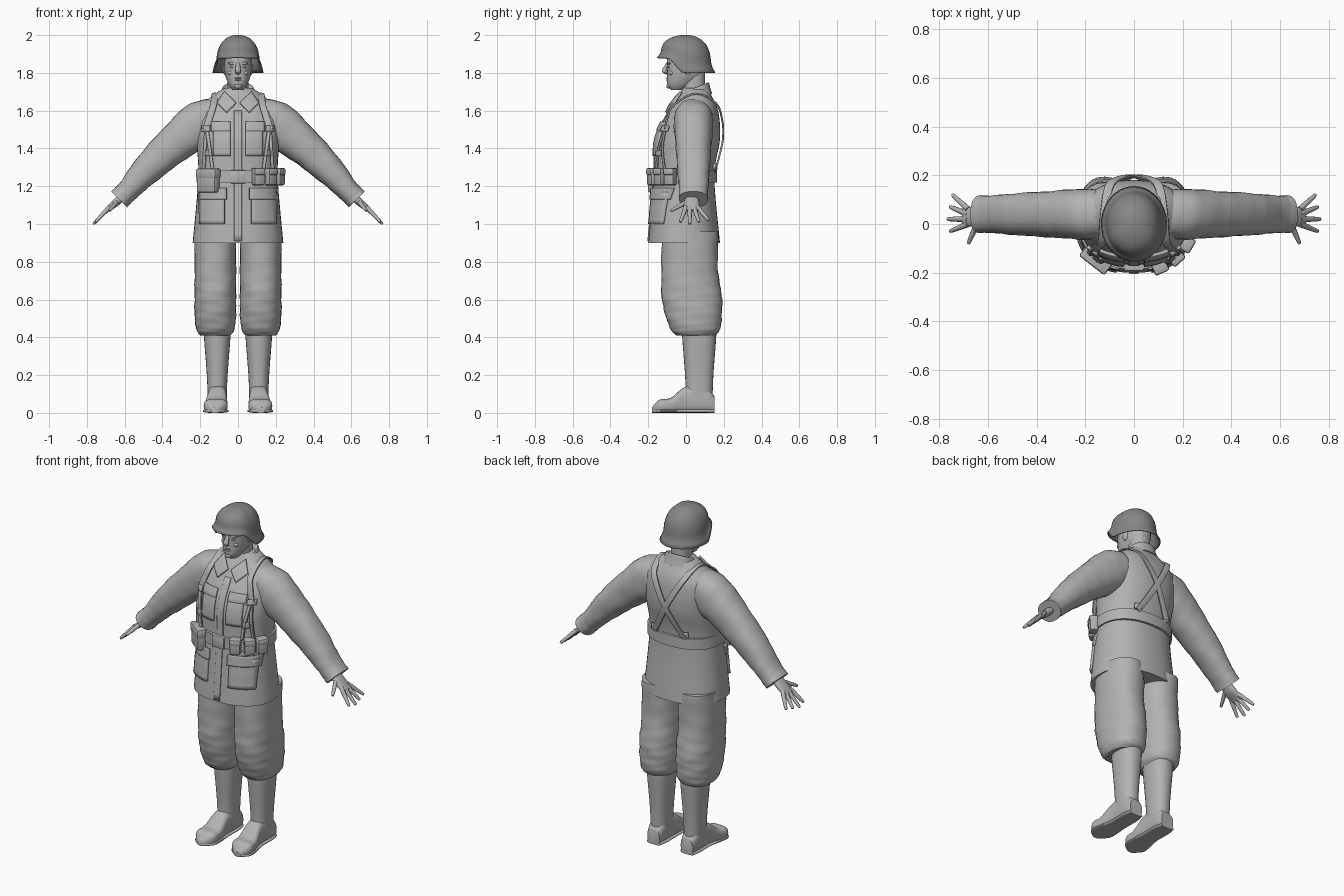
import bpy, bmesh
from math import sin, cos, tau, radians, copysign
from mathutils import Vector

if "Cube" in bpy.data.objects:
    bpy.data.objects.remove(bpy.data.objects["Cube"])


def material(name, value):
    colour = (value, value, value, 1)
    mat = bpy.data.materials.new(name)
    mat.use_nodes = True
    mat.diffuse_color = colour
    mat.node_tree.nodes["Principled BSDF"].inputs["Base Color"].default_value = colour
    return mat


GREY = material("plain grey", .45)
DARK = material("dark helmet grey", .24)
SIDEWAYS, DEPTH = Vector((1, 0, 0)), Vector((0, 1, 0))
FRONT, BACK = -1, 1
parts = []


def finish(name, bm, mirror=False, mat=GREY, thick=0):
    bmesh.ops.recalc_face_normals(bm, faces=bm.faces)
    mesh = bpy.data.meshes.new(name)
    bm.to_mesh(mesh)
    bm.free()
    mesh.materials.append(mat)
    part = bpy.data.objects.new(name, mesh)
    bpy.context.collection.objects.link(part)
    if thick:
        solid = part.modifiers.new("thickness", "SOLIDIFY")
        solid.thickness, solid.offset = thick, 0
    if mirror:
        part.modifiers.new("mirror", "MIRROR")
    parts.append(part)
    return part


def spline(rows, steps):
    # smooth curve through rows of numbers
    out = []
    for i in range(len(rows) - 1):
        before, start, end = rows[max(i - 1, 0)], rows[i], rows[i + 1]
        after = rows[min(i + 2, len(rows) - 1)]
        for k in range(steps):
            t = k / steps
            out.append([q + t / 2 * (r - p + t * (2*p - 5*q + 4*r - s + t * (3*(q - r) + s - p)))
                        for p, q, r, s in zip(before, start, end, after)])
    return out + [list(rows[-1])]


def bridge(name, rings, cap=True, **options):
    bm = bmesh.new()
    loops = [[bm.verts.new(co) for co in ring] for ring in rings]
    for low, high in zip(loops, loops[1:]):
        for i in range(len(low)):
            bm.faces.new((low[i - 1], low[i], high[i], high[i - 1]))
    if cap:
        bm.faces.new(loops[0])
    bm.faces.new(loops[-1])
    return finish(name, bm, **options)


def power(value, p):
    return copysign(abs(value) ** (2 / p), value)


def loft(name, rows, sides=28, p=2.3, steps=6, wrinkle=0, **options):
    # each row holds a centre and two half axes of a rounded section
    rings = []
    for j, row in enumerate(spline(rows, steps)):
        centre, u, v = Vector(row[:3]), Vector(row[3:6]), Vector(row[6:])
        ring = []
        for i in range(sides):
            a = tau * i / sides
            swell = 1 + wrinkle * (sin(3 * a + j) + sin(2 * a - 2 * j))
            ring.append(centre + swell * (u * power(cos(a), p) + v * power(sin(a), p)))
        rings.append(ring)
    return bridge(name, rings, **options)


def level(z, y, half_width, half_depth, x=0, tilt=0):
    return (x, y, z, half_width, 0, 0, 0, half_depth, tilt)


def tube(name, points, sizes, ref=DEPTH, **options):
    # limb along a path; sizes are half widths across and along ref
    points = [Vector(point) for point in points]
    rows = []
    for i, point in enumerate(points):
        along = (points[min(i + 1, len(points) - 1)] - points[max(i - 1, 0)]).normalized()
        v = (ref - along * ref.dot(along)).normalized()
        across, deep = sizes[min(i, len(sizes) - 1)]
        rows.append((*point, *(along.cross(v) * across), *(v * deep)))
    return loft(name, rows, **options)


def box(name, place, size, turn=0, bevel=.01):
    bm = bmesh.new()
    bmesh.ops.create_cube(bm, size=1)
    bmesh.ops.scale(bm, vec=size, verts=bm.verts)
    bmesh.ops.bevel(bm, geom=bm.edges[:], offset=bevel, segments=2, affect="EDGES", profile=.5)
    part = finish(name, bm)
    part.location, part.rotation_euler.z = place, turn


def blob(name, place, size, mirror=False):
    bm = bmesh.new()
    bmesh.ops.create_uvsphere(bm, u_segments=16, v_segments=10, radius=1)
    bmesh.ops.scale(bm, vec=size, verts=bm.verts)
    bmesh.ops.translate(bm, vec=place, verts=bm.verts)
    finish(name, bm, mirror)


# Jacket body
BODY = [level(.9, -.01, .24, .19), level(1.25, -.01, .21, .16), level(1.45, .01, .22, .17),
        level(1.6, .04, .21, .13), level(1.69, .05, .12, .08), level(1.72, .05, .07, .07)]
loft("jacket_body", BODY, sides=40)
SECTIONS = spline(BODY, 24)


def skin(x, z, off=.016, side=FRONT):
    # point just above the front or back of the jacket
    row = min(SECTIONS, key=lambda section: abs(section[2] - z))
    bulge = max(0, 1 - min(1, abs(x) / row[3]) ** 2.3) ** (1 / 2.3)
    return Vector((x, row[1] + side * (row[7] * bulge + off), z))


def patch(name, corners, off=.005, thick=.012, side=FRONT, mirror=True, cuts=8):
    # plate that follows the jacket between four (x, z) corners
    bm = bmesh.new()
    a, b, c, d = [Vector(corner) for corner in corners]
    grid = [[bm.verts.new(skin(*a.lerp(b, i / cuts).lerp(d.lerp(c, i / cuts), j / cuts), off, side))
             for i in range(cuts + 1)] for j in range(cuts + 1)]
    for low, high in zip(grid, grid[1:]):
        for i in range(cuts):
            bm.faces.new((low[i], low[i + 1], high[i + 1], high[i]))
    finish(name, bm, mirror, thick=thick)


def rect(left, right, bottom, top):
    return [(left, bottom), (right, bottom), (right, top), (left, top)]


patch("button_placket", rect(-.02, .02, .91, 1.6), off=.001, thick=.008, mirror=False, cuts=20)
patch("breast_pocket", rect(.04, .13, 1.36, 1.5))
patch("breast_pocket_flap", rect(.04, .14, 1.49, 1.54), off=.007)
patch("hip_pocket", rect(.07, .2, 1, 1.17), thick=.02)
patch("hip_pocket_flap", rect(.06, .21, 1.13, 1.19), off=.012)

# Collar
loft("collar_band", [level(z, .045, r, r * .93, tilt=.03)
                     for z, r in ((1.66, .1), (1.69, .09), (1.72, .08), (1.7, .06))])
patch("collar_flap", [(.01, 1.64), (.06, 1.59), (.11, 1.64), (.07, 1.7)], off=.014)

# Sleeves
SLEEVE = [(.1, 1.57, .1), (.2, 1.53, .12), (.34, 1.42, .1), (.48, 1.29, .08), (.58, 1.18, .06), (.63, 1.13, .06)]
tube("sleeve", [(x, .04, z) for x, z, half in SLEEVE],
     [(half, .05 + .45 * half) for x, z, half in SLEEVE], wrinkle=.012, mirror=True)

# Hands
tube("palm", [(.6, .03, 1.16), (.65, .03, 1.11), (.7, .03, 1.07)],
     [(.02, .03), (.02, .04), (.01, .04)], mirror=True)


def finger(name, base, tip):
    base, tip = Vector(base), Vector(tip)
    radii = (.013, .011, .008, .003)
    tube(name, [base.lerp(tip, share) for share in (0, .5, .95, 1)], [(r, r) for r in radii],
         ref=SIDEWAYS, sides=10, p=2, mirror=True)


for i, name in enumerate(("index", "middle", "ring", "little")):
    short = .01 * abs(i - 1)
    finger(name + "_finger", (.68, .02 * i, 1.09), (.765 - short, .05 * i - .03, 1 + short))
finger("thumb", (.64, .01, 1.12), (.68, -.08, 1.07))

# Trousers
loft("trouser_leg", [level(z, y, width, depth, x=.12) for z, y, width, depth in (
    (.41, .05, .08, .1), (.44, .05, .1, .13), (.52, .04, .11, .15),
    (.62, .03, .11, .16), (.75, .02, .11, .15), (.96, .02, .11, .15))], wrinkle=.01, mirror=True)

# Boots
loft("boot_shaft", [level(z, .07, width, width + .02, x=.11) for z, width in (
    (.06, .05), (.2, .055), (.4, .07), (.46, .07))], mirror=True)
FOOT = [(.15, .09, .04), (.1, .14, .05), (0, .14, .05), (-.08, .08, .06), (-.14, .07, .06), (-.18, .03, .02)]


def shoe(name, tallest, grow):
    rows = []
    for y, height, width in FOOT:
        half = min(height, tallest) / 2
        rows.append((.11 + max(0, -y) / 15, y, half, width * grow, 0, 0, 0, 0, half))
    loft(name, rows, p=3, mirror=True)


shoe("boot_foot", tallest=1, grow=1)
shoe("boot_sole", tallest=.02, grow=1.07)

# Head and face
loft("neck", [level(z, .04, .055, .06) for z in (1.62, 1.8)])
loft("head", [level(1.71, -.05, .03, .03), level(1.74, -.03, .05, .07), level(1.8, 0, .07, .1),
              level(1.88, 0, .07, .1), level(1.94, 0, .06, .08)])
tube("nose", [(0, -.09, 1.86), (0, -.115, 1.81), (0, -.1, 1.795)],
     [(.008, .008), (.015, .012), (.01, .006)], sides=12, p=2)
blob("brow", (.03, -.09, 1.85), (.024, .01, .007), mirror=True)
blob("eye", (.03, -.09, 1.83), (.013, .007, .006), mirror=True)
blob("cheek", (.035, -.075, 1.8), (.02, .016, .014), mirror=True)
blob("ear", (.07, .01, 1.82), (.01, .02, .03), mirror=True)
for name, z in (("upper_lip", 1.772), ("lower_lip", 1.762)):
    blob(name, (0, -.095, z), (.02, .01, .005))
blob("chin", (0, -.09, 1.73), (.02, .014, .014))

# Helmet: domed shell with a flared rim, raised over the face
rings = []
for j in range(16):
    rise = sin(tau / 4 * j / 16)
    radius = .113 * (1 - rise ** 3.5) ** .5 + .02 * max(0, 1 - 3 * rise) ** 2
    ring = []
    for i in range(40):
        a = tau * i / 40
        lift = min(1, max(0, -.15 - 1.8 * sin(a)))
        rim = 1.8 + .07 * lift * lift * (3 - 2 * lift) + .01 * max(0, -sin(a))
        ring.append((radius * cos(a), 1.15 * radius * sin(a), rim + (1.998 - rim) * rise))
    rings.append(ring)
bridge("helmet", rings, cap=False, mat=DARK, thick=.006)

# Belt with buckle and pouches
loft("belt", [level(z, -.01, .22, .175) for z in (1.22, 1.285)], sides=40, steps=1)
box("belt_buckle", (0, -.185, 1.25), (.08, .014, .07), bevel=.004)


def pouch(name, degrees, width, height, z):
    a = radians(degrees)
    x, y, turn = .235 * sin(a), -.01 - .186 * cos(a), a * .9
    box(name, (x, y, z), (width, .048, height), turn)
    box(name + "_lid", (x, y, z + height * .3), (width * 1.06, .056, height * .42), turn)


pouch("large_pouch", -42, .125, .125, 1.23)
for i, name in enumerate(("inner", "middle", "outer")):
    pouch(name + "_pouch", 27 + 20 * i, .06, .09, 1.25)

# Harness: straps over the shoulders, crossed on the back, hooked to the belt
over = [skin(.17 - .02 * i, 1.5 + .065 * i) for i in range(3)] + [Vector((.12, .05, 1.69))]
down = [skin(.1 - .05 * i, 1.64 - .09 * i, side=BACK) for i in range(5)]
tube("shoulder_strap", over + down, [(.005, .018)], ref=SIDEWAYS, sides=12, p=4, mirror=True)
for name, x in (("inner", .135), ("outer", .183)):
    tube(name + "_hook_strap", [skin(.168 + (x - .168) * t, 1.52 - .23 * t) for t in (0, .5, 1)],
         [(.007, .01)], ref=SIDEWAYS, sides=10, p=4, mirror=True)
patch("strap_buckle", rect(.15, .19, 1.49, 1.52), off=.02, cuts=4)
patch("strap_hook", rect(.14, .17, 1.36, 1.39), off=.02, cuts=4)
patch("back_hook", rect(.08, .12, 1.29, 1.32), off=.016, side=BACK, cuts=4)

# Smooth shading with kept edges
bpy.ops.object.select_all(action="DESELECT")
for part in parts:
    part.select_set(True)
bpy.context.view_layer.objects.active = parts[0]
bpy.ops.object.shade_smooth_by_angle(angle=radians(40))
